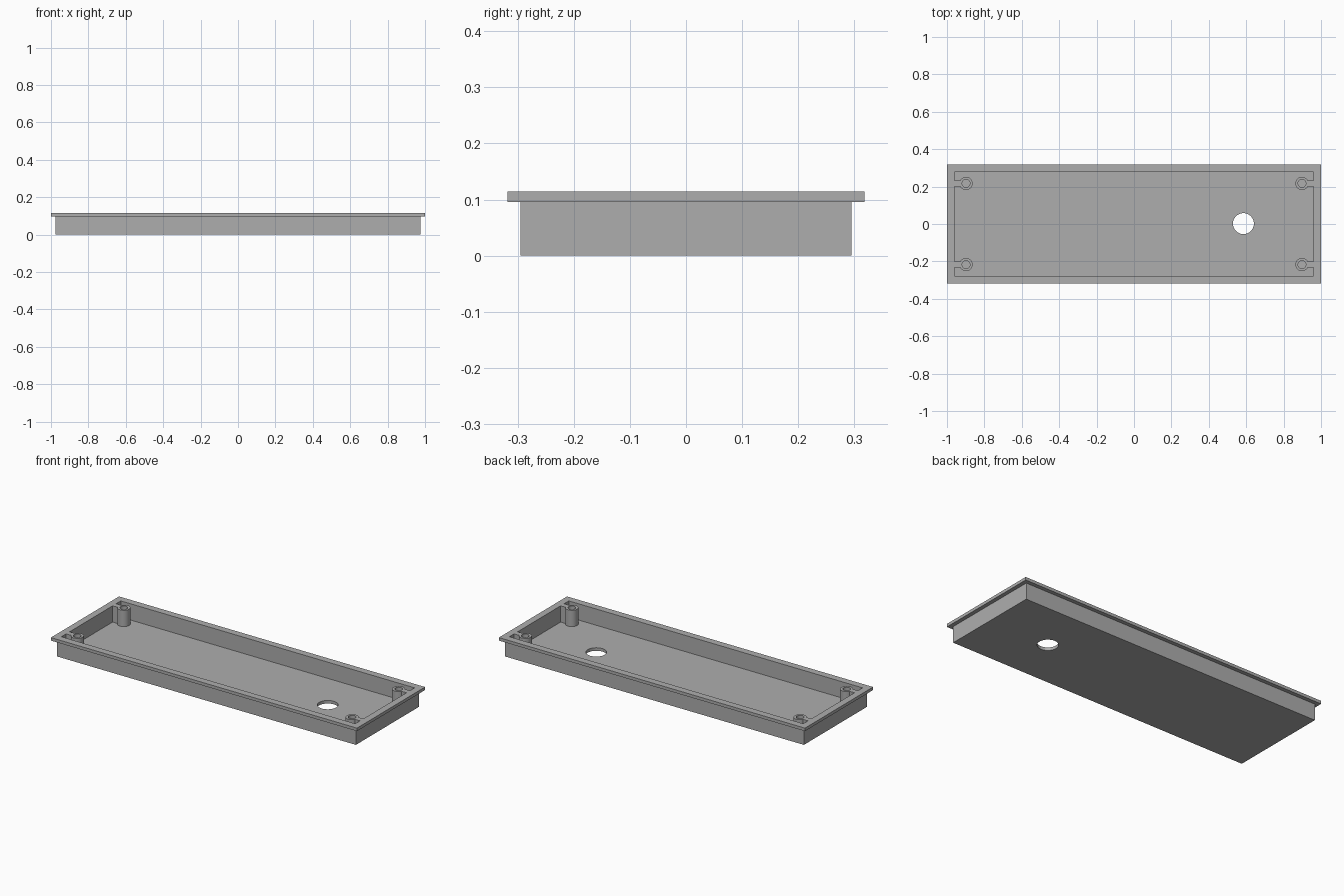
import bpy, bmesh
from math import cos, sin, asin, tau

cube = bpy.data.objects.get("Cube")
if cube:
    bpy.data.objects.remove(cube, do_unlink=True)

grey = bpy.data.materials.new("plain grey")
grey.use_nodes = True
colour = (0.42, 0.42, 0.42, 1)
grey.diffuse_color = colour
grey.node_tree.nodes["Principled BSDF"].inputs["Base Color"].default_value = colour

FLOOR, LIP, TOP = 0.018, 0.096, 0.114   # heights of floor, lip underside and rim
IN_X, IN_Y = 0.96, 0.277                # inner half size of the tray


def rect(hx, hy):
    return [(-hx, -hy), (hx, -hy), (hx, hy), (-hx, hy)]


def arc(cx, cy, r, start=0.0, end=tau, n=48):
    step = (end - start) / n
    return [(cx + r * cos(start + i * step), cy + r * sin(start + i * step)) for i in range(n)]


def ring(bm, points, z):
    verts = [bm.verts.new((x, y, z)) for x, y in points]
    edges = [bm.edges.new((v, verts[i - 1])) for i, v in enumerate(verts)]
    return verts, edges


def skirt(bm, a, b):
    for i in range(len(a)):
        bm.faces.new((a[i - 1], a[i], b[i], b[i - 1]))


def fill(bm, *loops):
    bmesh.ops.triangle_fill(bm, use_beauty=True, edges=[e for loop in loops for e in loop])


def make_object(name, bm):
    bmesh.ops.recalc_face_normals(bm, faces=bm.faces)
    mesh = bpy.data.meshes.new(name)
    bm.to_mesh(mesh)
    bm.free()
    mesh.materials.append(grey)
    obj = bpy.data.objects.new(name, mesh)
    bpy.context.collection.objects.link(obj)
    bpy.ops.object.select_all(action='DESELECT')
    obj.select_set(True)
    bpy.context.view_layer.objects.active = obj
    bpy.ops.object.shade_smooth_by_angle(angle=0.5)
    return obj


# Tray: walls and overhanging lip as stacked rectangles, floor with a round opening
bm = bmesh.new()
sections = [(0.977, 0.295, 0), (0.977, 0.295, LIP), (1, 0.318, LIP),
            (1, 0.318, TOP), (IN_X, IN_Y, TOP), (IN_X, IN_Y, FLOOR)]
rings = [ring(bm, rect(hx, hy), z) for hx, hy, z in sections]
for lower, upper in zip(rings, rings[1:]):
    skirt(bm, lower[0], upper[0])
opening = arc(0.585, 0.002, 0.056)
hole_low, hole_high = ring(bm, opening, 0), ring(bm, opening, FLOOR)
skirt(bm, hole_low[0], hole_high[0])
fill(bm, rings[0][1], hole_low[1])
fill(bm, rings[-1][1], hole_high[1])
make_object("tray", bm)

# Screw posts: round boss with a blind bore and a rib joining it to the end wall
px, py, radius, rib = 0.898, 0.217, 0.035, 0.016
a = asin(rib / radius)
outline = arc(px, py, radius, a, tau - a, 40)
outline += [(px + radius * cos(a), py - rib), (IN_X, py - rib), (IN_X, py + rib)]
bore = arc(px, py, 0.021, n=32)
bm = bmesh.new()
ends = []
for z in (FLOOR / 2, TOP):
    ends.append((ring(bm, outline, z), ring(bm, bore, z)))
for low, high in zip(*ends):
    skirt(bm, low[0], high[0])
for outer, inner in ends:
    fill(bm, outer[1], inner[1])
posts = make_object("screw_posts", bm)
mirror = posts.modifiers.new("four corners", 'MIRROR')
mirror.use_axis = (True, True, False)
mirror.use_mirror_merge = False
